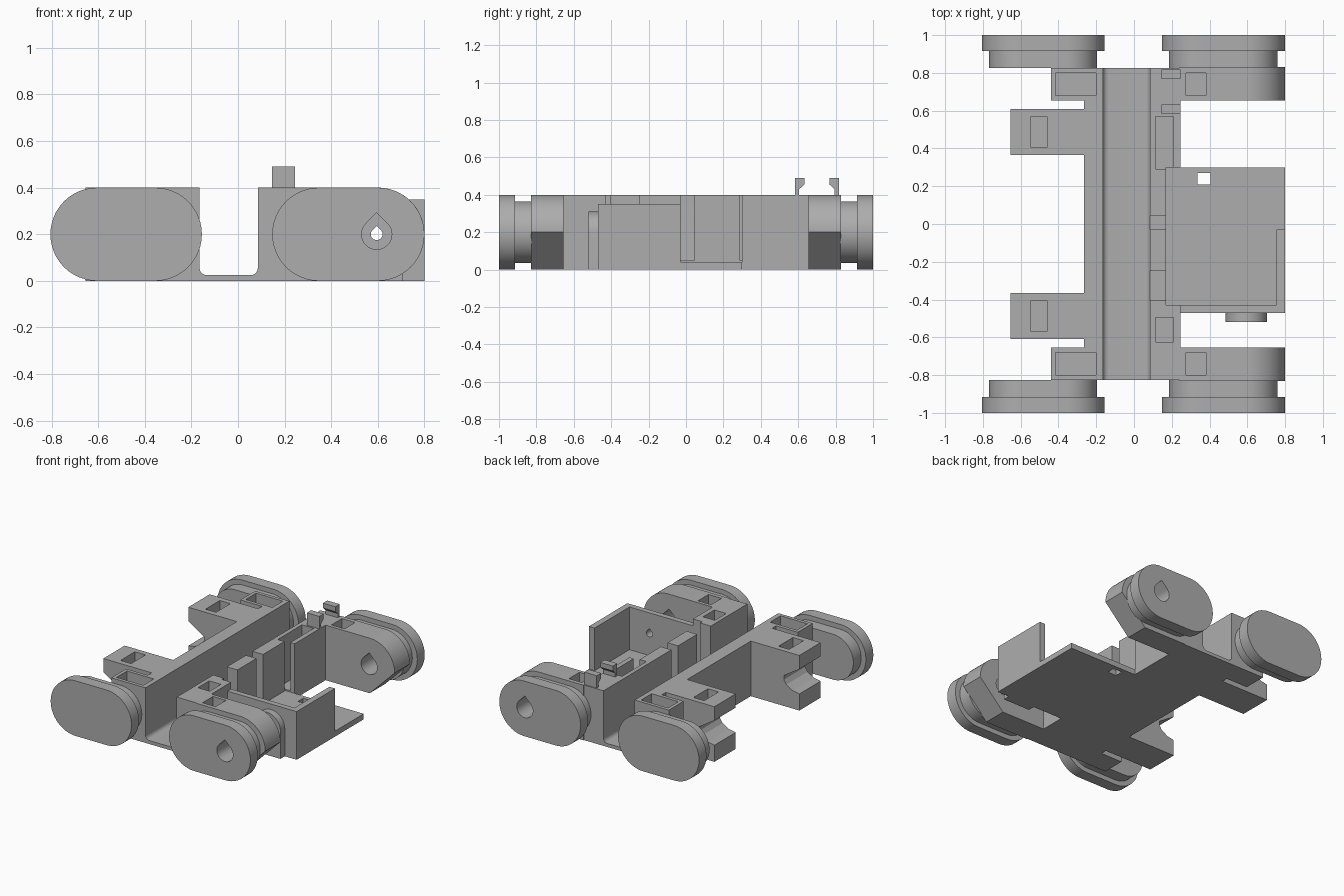
import bpy, bmesh
from math import sin, cos, pi, radians

if "Cube" in bpy.data.objects:
    bpy.data.objects.remove(bpy.data.objects["Cube"], do_unlink=True)

grey = bpy.data.materials.new("plain grey")
grey.use_nodes = True
grey.diffuse_color = (0.42, 0.42, 0.42, 1)
grey.node_tree.nodes["Principled BSDF"].inputs["Base Color"].default_value = grey.diffuse_color


def arc(cx, cz, r, a0, a1, n=24):
    """Points on an arc in the xz plane, angles in degrees."""
    angles = [radians(a0 + (a1 - a0) * i / n) for i in range(n + 1)]
    return [(cx + r * cos(a), cz + r * sin(a)) for a in angles]


def prism(name, profile, y0, y1):
    """Extrude an xz profile from y0 to y1."""
    bm = bmesh.new()
    face = bm.faces.new([bm.verts.new((x, min(y0, y1), z)) for x, z in profile])
    out = bmesh.ops.extrude_face_region(bm, geom=[face])
    verts = [v for v in out["geom"] if isinstance(v, bmesh.types.BMVert)]
    bmesh.ops.translate(bm, verts=verts, vec=(0, abs(y1 - y0), 0))
    bmesh.ops.recalc_face_normals(bm, faces=bm.faces)
    mesh = bpy.data.meshes.new(name)
    bm.to_mesh(mesh)
    bm.free()
    mesh.materials.append(grey)
    ob = bpy.data.objects.new(name, mesh)
    bpy.context.collection.objects.link(ob)
    return ob


def box(name, x0, x1, y0, y1, z0, z1):
    return prism(name, [(x0, z0), (x1, z0), (x1, z1), (x0, z1)], y0, y1)


def select(ob):
    bpy.ops.object.select_all(action="DESELECT")
    ob.select_set(True)
    bpy.context.view_layer.objects.active = ob


def cut(ob, *cutters):
    """Subtract the cutters from an object, then remove them."""
    select(ob)
    for c in cutters:
        c.hide_render = True
        mod = ob.modifiers.new("cut", "BOOLEAN")
        mod.operation, mod.solver, mod.object = "DIFFERENCE", "EXACT", c
        bpy.ops.object.modifier_apply(modifier=mod.name)
        bpy.data.objects.remove(c, do_unlink=True)
    return ob


def smooth(ob):
    select(ob)
    bpy.ops.object.shade_smooth_by_angle(angle=radians(30))


def stadium(x0, x1, r):
    return arc(x1 - r, MID, r, -90, 90) + arc(x0 + r, MID, r, 90, 270)


def teardrop(r, y0, y1):
    return prism("cutter", arc(0.595, MID, r, 135, 405) + [(0.595, MID + r * 1.42)], y0, y1)


def pocket(x0, x1, y0, y1, z0=0.25):
    return box("cutter", x0, x1, y0, y1, z0, TOP + 0.1)


TOP, MID = 0.4, 0.2

# Channel body: U profile with rounded inner corners
u_profile = [(-0.265, 0), (0.245, 0), (0.245, TOP), (0.085, TOP)]
u_profile += arc(0.055, 0.055, 0.03, 0, -90, 6) + arc(-0.135, 0.055, 0.03, 270, 180, 6)
u_profile += [(-0.165, TOP), (-0.265, TOP)]
body = prism("channel_body", u_profile, -0.825, 0.825)
cut(body,
    box("cutter", 0.17, 0.3, -0.43, 0.3, -0.1, 0.5),
    pocket(0.08, 0.3, -0.03, 0.045, 0.05),
    pocket(0.08, 0.3, -0.405, -0.25, 0.05),
    pocket(0.115, 0.21, 0.29, 0.57, 0.05),
    pocket(0.115, 0.21, -0.625, -0.495),
    pocket(-0.3, -0.2, 0.68, 0.8),
    pocket(-0.3, -0.2, -0.8, -0.68))
smooth(body)

# Side arm profile: upper lip, notch and lower foot
arm_profile = [(-0.262, 0), (-0.655, 0), (-0.655, 0.12), (-0.6, 0.13), (-0.55, 0.16),
               (-0.53, 0.19), (-0.53, 0.22), (-0.655, 0.3), (-0.655, TOP), (-0.262, TOP)]
# Rounded corner block with a sloped underside
round_profile = [(0.242, 0), (0.6, 0)] + arc(0.6, MID, 0.2, 0, 90) + [(0.242, TOP)]

for s, end in ((-1, "front"), (1, "back")):
    arm = prism(end + "_side_arm", arm_profile, s * 0.365, s * 0.61)
    cut(arm, pocket(-0.545, -0.46, s * 0.405, s * 0.57, 0.27))

    corner = box(end + "_square_corner", -0.44, -0.265, s * 0.655, s * 0.825, 0, TOP)
    cut(corner, pocket(-0.415, -0.25, s * 0.68, s * 0.8))

    rounded = prism(end + "_round_corner", round_profile, s * 0.655, s * 0.83)
    cut(rounded, pocket(0.275, 0.38, s * 0.68, s * 0.8), teardrop(0.065, s * 0.6, s * 1.1))
    smooth(rounded)

    # Pill-shaped pads with a narrower neck
    for side, x0, x1 in (("right", -0.805, -0.155), ("left", 0.147, 0.8)):
        neck = prism(f"{end}_{side}_neck", stadium(x0 + 0.038, x1 - 0.04, 0.165), s * 0.825, s * 0.915)
        pad = prism(f"{end}_{side}_pad", stadium(x0, x1, 0.2), s * 0.915, s)
        for part in (neck, pad):
            if side == "left":
                cut(part, teardrop(0.065, s * 0.6, s * 1.1))
            smooth(part)

# Open tray with a floor hole
tray = box("tray_floor", 0.17, 0.8, -0.43, 0.3, 0, 0.04)
cut(tray, box("cutter", 0.335, 0.405, 0.21, 0.27, -0.1, 0.1))
box("tray_side_wall", 0.755, 0.8, -0.43, -0.03, 0.04, 0.35)
cut(box("tray_front_wall", 0.17, 0.8, -0.47, -0.43, 0, 0.35), teardrop(0.025, -0.6, -0.4))
boss = prism("tray_boss", [(0.485, 0), (0.705, 0)] + arc(0.595, MID, 0.11, 0, 180), -0.52, -0.47)
smooth(cut(boss, teardrop(0.025, -0.6, -0.4)))

# Pair of snap hooks facing each other
hook = [(0, 0), (0.022, 0), (0.022, 0.03), (0.05, 0.055), (0.05, 0.09), (0, 0.09)]
for name, y, s in (("front_hook", 0.583, 1), ("back_hook", 0.817, -1)):
    clip = prism(name, hook, -0.1, 0)
    for v in clip.data.vertices:
        v.co = (0.245 + v.co.y, y + s * v.co.x, TOP + v.co.z)
    if s > 0:
        clip.data.flip_normals()
